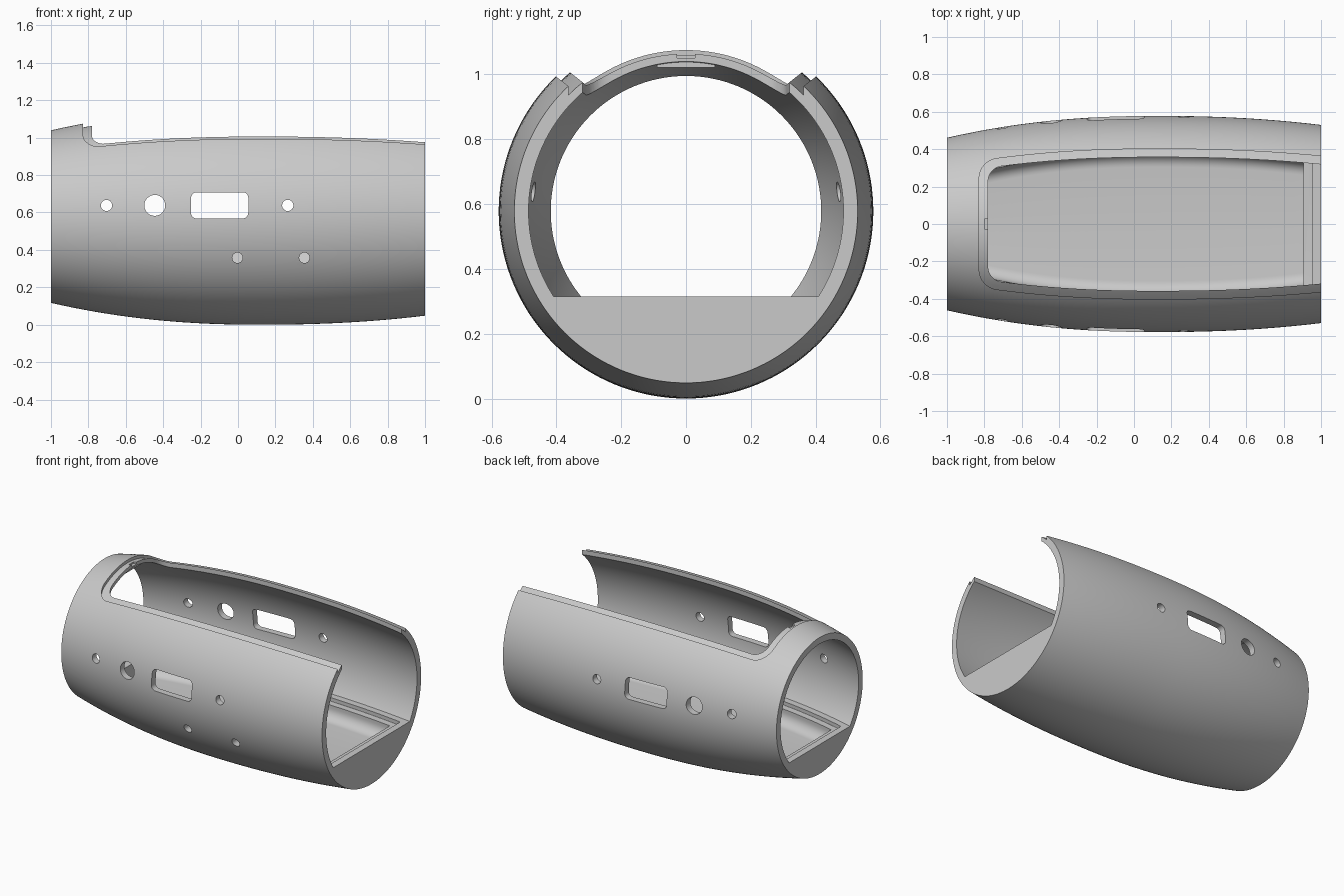
import bpy, bmesh, math

cube = bpy.data.objects.get("Cube")
if cube:
    bpy.data.objects.remove(cube, do_unlink=True)

AXIS_Z, WALL, SEGS = 0.578, 0.044, 144
FLOOR_Z = 0.315

grey = bpy.data.materials.new("plain grey")
grey.use_nodes = True
grey.diffuse_color = (0.59, 0.59, 0.59, 1)
grey.node_tree.nodes["Principled BSDF"].inputs["Base Color"].default_value = (0.59, 0.59, 0.59, 1)


def radius(x):
    """Outer radius of the barrel at x."""
    d = x - 0.12
    return 0.578 - (0.091 if d < 0 else 0.064) * abs(d) ** 2.2


def finish(bm, name):
    bmesh.ops.recalc_face_normals(bm, faces=bm.faces)
    mesh = bpy.data.meshes.new(name)
    bm.to_mesh(mesh)
    bm.free()
    mesh.materials.append(grey)
    obj = bpy.data.objects.new(name, mesh)
    bpy.context.collection.objects.link(obj)
    return obj


def ring(bm, x, r):
    angles = [2 * math.pi * i / SEGS for i in range(SEGS)]
    return [bm.verts.new((x, r * math.sin(a), AXIS_Z + r * math.cos(a))) for a in angles]


def skin(bm, a, b):
    """Quads between two closed loops."""
    n = len(a)
    for i in range(n):
        j = (i + 1) % n
        bm.faces.new((a[i], a[j], b[j], b[i]))


def loft(name, loops):
    """Closed solid through loops of points, given as (x, y, z)."""
    bm = bmesh.new()
    rows = [[bm.verts.new(p) for p in loop] for loop in loops]
    for a, b in zip(rows, rows[1:]):
        skin(bm, a, b)
    bm.faces.new(rows[0])
    bm.faces.new(rows[-1])
    return finish(bm, name)


def spread(a, b, n):
    return [a + (b - a) * i / n for i in range(n + 1)]


def box(name, x, y, z):
    bm = bmesh.new()
    bmesh.ops.create_cube(bm, size=1)
    for v in bm.verts:
        v.co = [lo + (c + 0.5) * (hi - lo) for c, (lo, hi) in zip(v.co, (x, y, z))]
    return finish(bm, name)


def top_cutter(name, x0, widen, depth, corner):
    """Upright-sided cutter following the barrel, rounded at its closed end."""
    curve = [x0 + corner * (1 - math.cos(a)) for a in spread(0, math.pi / 2, 8)]
    loops = []
    for x in curve + spread(x0 + corner, 1.06, 36)[1:]:
        gap = max(0, corner - (x - x0))
        half = 0.8 * radius(x) - 0.105 + widen - corner + math.sqrt(corner ** 2 - gap ** 2)
        r = radius(x) - depth
        ys = spread(-half, half, 30)
        loops.append([(x, y, AXIS_Z + math.sqrt(r * r - y * y)) for y in ys]
                     + [(x, half, 1.3), (x, -half, 1.3)])
    return loft(name, loops)


def trough(name, x_end, inset, bottom, fillet):
    """Floor cutter with sides parallel to the barrel wall and rounded lower edges."""
    loops = []
    for x in spread(-x_end, x_end, 36):
        wall = math.sqrt((radius(x) - WALL) ** 2 - (AXIS_Z - FLOOR_Z) ** 2)
        flat = wall - inset - fillet
        side = [(flat + fillet * math.sin(a), bottom + fillet * (1 - math.cos(a)))
                for a in spread(0, math.pi / 2, 8)] + [(flat + fillet, 0.6)]
        loops.append([(x, y, z) for y, z in side] + [(x, -y, z) for y, z in reversed(side)])
    return loft(name, loops)


def side_hole(x, z, w, h, r, y0, y1):
    """Rounded slot or round hole cutter running along y."""
    pts = []
    for k, (sx, sz) in enumerate(((1, 1), (-1, 1), (-1, -1), (1, -1))):
        for i in range(9 if w > 2 * r else 8):
            a = (k + i / 8) * math.pi / 2
            pts.append((x + sx * (w / 2 - r) + r * math.cos(a),
                        z + sz * (h / 2 - r) + r * math.sin(a)))
    return loft("hole_cutter", [[(px, y, pz) for px, pz in pts] for y in (y0, y1)])


def cut(target, cutters):
    bpy.context.view_layer.objects.active = target
    for c in cutters:
        c.hide_render = True
        mod = target.modifiers.new("cut", 'BOOLEAN')
        mod.operation, mod.solver, mod.object = 'DIFFERENCE', 'EXACT', c
        bpy.ops.object.modifier_apply(modifier=mod.name)
        bpy.data.objects.remove(c, do_unlink=True)


def smooth(obj):
    bpy.ops.object.select_all(action='DESELECT')
    obj.select_set(True)
    bpy.context.view_layer.objects.active = obj
    bpy.ops.object.shade_smooth_by_angle(angle=math.radians(30))


# Barrel shell: a hollow bulged tube
stations = spread(-1, 1, 40)
bm = bmesh.new()
outer = [ring(bm, x, radius(x)) for x in stations]
inner = [ring(bm, x, radius(x) - WALL) for x in stations]
for loops in (outer, inner):
    for a, b in zip(loops, loops[1:]):
        skin(bm, a, b)
skin(bm, outer[0], inner[0])
skin(bm, outer[-1], inner[-1])
shell = finish(bm, "barrel_shell")

# Top opening with a stepped rebate, and a latch notch
cutters = [
    top_cutter("opening_cutter", -0.78, 0, 0.1, 0.07),
    top_cutter("rebate_cutter", -0.828, 0.044, 0.02, 0.09),
    box("notch_cutter", (-0.8, -0.76), (-0.027, 0.027), (1.05, 1.075)),
]
# Holes through both sides
for x, r in ((-0.703, 0.03), (-0.445, 0.056), (0.266, 0.03)):
    cutters.append(side_hole(x, 0.638, 2 * r, 2 * r, r, -0.8, 0.8))
cutters.append(side_hole(-0.098, 0.638, 0.306, 0.14, 0.03, -0.8, 0.8))
# Holes in the front side only
for x in (-0.003, 0.355):
    cutters.append(side_hole(x, 0.358, 0.056, 0.056, 0.028, -0.8, -0.2))
cut(shell, cutters)
smooth(shell)

# Floor filling the bottom, with a lid ledge around a rounded tray
bm = bmesh.new()
loops = [ring(bm, x, radius(x) - WALL + 0.002) for x in stations]
for a, b in zip(loops, loops[1:]):
    skin(bm, a, b)
bm.faces.new(loops[0])
bm.faces.new(loops[-1])
floor = finish(bm, "floor")
cut(floor, [
    box("upper_cutter", (-1.2, 1.2), (-1, 1), (FLOOR_Z, 1.5)),
    trough("ledge_cutter", 0.955, 0.045, FLOOR_Z - 0.025, 0.002),
    trough("tray_cutter", 0.905, 0.09, 0.2, 0.07),
])
smooth(floor)

# Small flat pad under the closed end of the opening
box("latch_pad", (-0.825, -0.79), (-0.09, 0.09), (1.022, 1.04))
